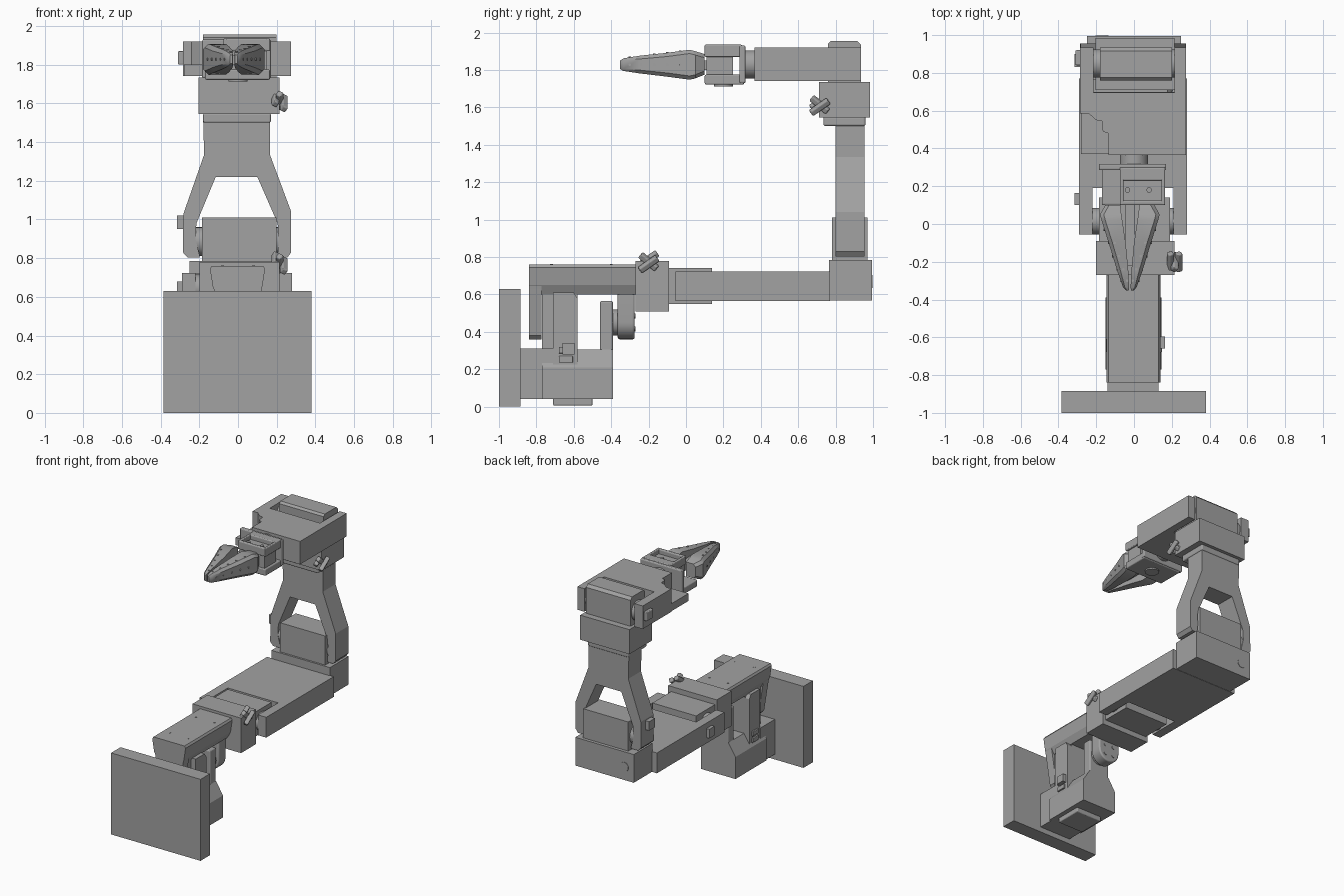
import bpy, bmesh, math
from mathutils import Matrix, Vector

cube = bpy.data.objects.get("Cube")
if cube:
    bpy.data.objects.remove(cube)

grey = bpy.data.materials.new("plain grey")
grey.use_nodes = True
COLOUR = (0.36, 0.36, 0.36, 1)
grey.diffuse_color = COLOUR
grey.node_tree.nodes["Principled BSDF"].inputs["Base Color"].default_value = COLOUR


def finish(name, bm, bevel=0, smooth=False):
    bmesh.ops.recalc_face_normals(bm, faces=bm.faces)
    me = bpy.data.meshes.new(name)
    bm.to_mesh(me)
    bm.free()
    me.materials.append(grey)
    ob = bpy.data.objects.new(name, me)
    bpy.context.collection.objects.link(ob)
    if bevel:
        mod = ob.modifiers.new("bevel", "BEVEL")
        mod.width, mod.segments = bevel, 3
        mod.limit_method = "ANGLE"
    if smooth:
        bpy.ops.object.select_all(action="DESELECT")
        ob.select_set(True)
        bpy.context.view_layer.objects.active = ob
        bpy.ops.object.shade_smooth_by_angle(angle=math.radians(35))
    return ob


def box(name, x0, x1, y0, y1, z0, z1, bevel=0):
    bm = bmesh.new()
    bmesh.ops.create_cube(bm, size=1)
    for v in bm.verts:
        v.co = ((x0 + x1) / 2 + v.co.x * (x1 - x0),
                (y0 + y1) / 2 + v.co.y * (y1 - y0),
                (z0 + z1) / 2 + v.co.z * (z1 - z0))
    return finish(name, bm, bevel)


def prism(name, axis, pts, a, b, bevel=0, smooth=False):
    """Extrude a flat outline along an axis from a to b."""
    place = {"x": lambda p, t: (t, p[0], p[1]),
             "y": lambda p, t: (p[0], t, p[1]),
             "z": lambda p, t: (p[0], p[1], t)}[axis]
    bm = bmesh.new()
    face = bm.faces.new([bm.verts.new(place(p, a)) for p in pts])
    ext = bmesh.ops.extrude_face_region(bm, geom=[face])
    shift = Vector(place((0, 0), b - a))
    bmesh.ops.translate(bm, vec=shift,
                        verts=[g for g in ext["geom"] if isinstance(g, bmesh.types.BMVert)])
    return finish(name, bm, bevel, smooth)


def disc(name, axis, c, r, a, b, n=28):
    pts = [(c[0] + r * math.cos(2 * math.pi * i / n),
            c[1] + r * math.sin(2 * math.pi * i / n)) for i in range(n)]
    return prism(name, axis, pts, a, b, smooth=True)


def wing_screw(name, c):
    """Clamp screw with a pair of crossed wings."""
    bm = bmesh.new()
    for off, ang in ((-0.022, 35), (0.022, 35), (0.0, -40)):
        m = (Matrix.Translation(Vector(c) + Vector((off, 0, -off * 0.6)))
             @ Matrix.Rotation(math.radians(ang), 4, "X")
             @ Matrix.Rotation(math.radians(30), 4, "Y")
             @ Matrix.Diagonal((0.032, 0.115, 0.034, 1)))
        bmesh.ops.create_cube(bm, size=1, matrix=m)
    finish(name, bm, 0.008)


# --- Base plate and lower motor housing
box("base_plate", -0.385, 0.38, -1.0, -0.885, 0, 0.63)
box("base_mount", -0.14, 0.13, -0.885, -0.71, 0.04, 0.31)
prism("base_motor_housing", "y",
      [(-0.15, 0.04), (0.145, 0.04), (0.145, 0.21), (0.085, 0.305), (-0.09, 0.305), (-0.15, 0.21)],
      -0.77, -0.39)
box("base_foot", -0.11, 0.11, -0.71, -0.5, 0.005, 0.05, 0.008)
box("base_motor_body", -0.1, 0.095, -0.77, -0.58, 0.28, 0.61)
for s, side in ((-1, "right"), (1, "left")):
    prism(f"{side}_base_bracket", "x", [(-0.71, 0.2), (-0.58, 0.2), (-0.58, 0.58), (-0.6, 0.61), (-0.71, 0.61)],
          s * 0.09, s * 0.135)
    for z in (0.235, 0.285):
        box(f"{side}_bracket_window", s * 0.135 - 0.012, s * 0.135 + 0.012, -0.68, -0.605, z, z + 0.035, 0.004)
box("base_cable_socket", 0.13, 0.165, -0.66, -0.595, 0.28, 0.34)
box("base_bearing_post", -0.09, 0.085, -0.46, -0.39, 0.28, 0.565, 0.01)
disc("shoulder_horn", "y", (0, 0.45), 0.07, -0.4, -0.35)

# --- Shoulder link
prism("shoulder_link", "y",
      [(-0.105, 0.6), (0.1, 0.6), (0.125, 0.65), (0.14, 0.745), (0.13, 0.76), (-0.135, 0.76), (-0.145, 0.745), (-0.13, 0.65)],
      -0.84, -0.27)
prism("shoulder_back_plate", "y",
      [(-0.145, 0.745), (0.14, 0.745), (0.12, 0.63), (0.08, 0.38), (0.06, 0.36), (-0.06, 0.36), (-0.08, 0.38), (-0.12, 0.63)],
      -0.84, -0.772)
tab = [(0.09 * math.cos(a), 0.45 + 0.09 * math.sin(a))
       for a in (math.pi + math.pi * i / 16 for i in range(17))]
prism("shoulder_front_tab", "y", tab + [(0.09, 0.62), (-0.09, 0.62)], -0.365, -0.275, 0.01, True)
for i in range(4):
    a = math.pi / 4 + i * math.pi / 2
    disc("shoulder_tab_screw", "y", (0.05 * math.cos(a), 0.45 + 0.05 * math.sin(a)), 0.013, -0.28, -0.27, 12)
for x in (-0.08, 0.08):
    for y in (-0.72, -0.4):
        disc("shoulder_screw", "z", (x, y), 0.008, 0.757, 0.762, 10)

# --- Elbow block, its motor and clamp
box("elbow_block", -0.2, 0.215, -0.27, -0.09, 0.51, 0.78)
wing_screw("elbow_wing_screw", (0.215, -0.2, 0.775))
box("elbow_motor", -0.185, 0.19, -0.1, 0.14, 0.55, 0.74)
for x0, x1 in ((-0.225, -0.18), (0.185, 0.215)):
    disc("elbow_horn", "x", (0.015, 0.645), 0.07, x0, x1)

# --- Forearm with forked front end
prism("forearm", "z",
      [(-0.29, -0.055), (-0.22, -0.055), (-0.22, 0.19), (0.21, 0.19), (0.21, -0.055), (0.28, -0.055),
       (0.28, 0.77), (-0.29, 0.77)], 0.565, 0.722)
box("forearm_cable_socket", -0.315, -0.28, 0.1, 0.165, 0.61, 0.68)
box("forearm_end_block", -0.25, 0.25, 0.765, 0.995, 0.567, 0.785)
disc("end_block_port", "y", (-0.17, 0.67), 0.035, 0.99, 0.998)

# --- Upright forked arm and its motor
box("upright_motor", -0.185, 0.2, 0.78, 0.97, 0.78, 1.01)
for x0, x1 in ((-0.225, -0.18), (0.195, 0.215)):
    disc("upright_horn", "x", (0.877, 0.885), 0.075, x0, x1)
prism("upright_fork", "y",
      [(-0.18, 1.51), (-0.175, 1.335), (-0.282, 1.03), (-0.285, 0.83), (-0.26, 0.803), (-0.2, 0.803),
       (-0.2, 0.82), (-0.22, 0.9), (-0.215, 0.98), (-0.115, 1.22), (0.1, 1.22), (0.205, 0.98), (0.21, 0.9),
       (0.205, 0.803), (0.255, 0.803), (0.275, 0.83), (0.275, 1.04), (0.165, 1.335), (0.165, 1.51)],
      0.8, 0.955)
box("upright_cable_socket", -0.315, -0.275, 0.83, 0.9, 0.95, 1.02)

# --- Wrist block
box("wrist_collar", -0.18, 0.17, 0.735, 0.96, 1.5, 1.55, 0.01)
box("wrist_block", -0.205, 0.215, 0.71, 0.985, 1.545, 1.735)
wing_screw("wrist_wing_screw", (0.215, 0.715, 1.615))

# --- Top wrist link, forked towards the back
prism("wrist_link", "z",
      [(-0.135, 0.365), (0.275, 0.365), (0.275, 0.935), (0.215, 0.935), (0.215, 0.695), (-0.215, 0.695),
       (-0.215, 0.935), (-0.285, 0.935), (-0.285, 0.585), (-0.24, 0.585), (-0.2, 0.55), (-0.17, 0.545),
       (-0.165, 0.49), (-0.135, 0.48)], 1.742, 1.92)
box("wrist_link_lower_floor", -0.28, 0.27, 0.37, 0.7, 1.742, 1.8)
prism("wrist_motor", "x",
      [(0.76, 1.735), (0.935, 1.735), (0.935, 1.935), (0.915, 1.955), (0.775, 1.955), (0.76, 1.94)],
      -0.18, 0.2)
for x0, x1 in ((-0.22, -0.175), (0.195, 0.218)):
    disc("wrist_horn", "x", (0.85, 1.83), 0.075, x0, x1)
box("wrist_cable_socket", -0.31, -0.28, 0.84, 0.92, 1.8, 1.87, 0.006)

# --- Gripper mount
disc("gripper_horn", "y", (0.0, 1.83), 0.075, 0.31, 0.37)
box("gripper_back_plate", -0.185, 0.17, 0.285, 0.318, 1.73, 1.93, 0.008)
box("gripper_top_rear_bar", -0.075, 0.165, 0.23, 0.3, 1.87, 1.935, 0.008)
box("gripper_top_front_bar", -0.075, 0.165, 0.1, 0.125, 1.87, 1.935, 0.008)
for x in (-0.075, 0.145):
    box("gripper_top_side_bar", x, x + 0.02, 0.1, 0.3, 1.87, 1.935, 0.006)
box("gripper_lower_flange", -0.17, 0.165, 0.1, 0.31, 1.722, 1.775, 0.008)
box("gripper_motor", -0.065, 0.15, 0.11, 0.25, 1.755, 1.9)
for x in (-0.035, 0.08):
    disc("gripper_motor_screw", "z", (x, 0.18), 0.014, 1.895, 1.908, 12)
disc("gripper_lower_horn", "z", (0.0, 0.2), 0.05, 1.712, 1.73)
box("gripper_slide_rail", -0.045, 0.005, -0.22, 0.12, 1.8, 1.85)


# --- Tapered gripper jaws lofted through chamfered sections
def jaw(name, s):
    bm = bmesh.new()
    prev = None
    # y, inner offset, outer offset, bottom, top
    for y, i, o, z0, z1 in ((-0.352, 0.006, 0.02, 1.805, 1.85), (-0.335, 0.004, 0.036, 1.795, 1.862),
                            (-0.25, 0.008, 0.066, 1.782, 1.876), (-0.1, 0.022, 0.112, 1.764, 1.892),
                            (0.02, 0.04, 0.15, 1.748, 1.908), (0.05, 0.045, 0.158, 1.755, 1.9),
                            (0.1, 0.05, 0.13, 1.775, 1.885)):
        c = min(0.02, (o - i) * 0.3)
        sec = [(i, z0), (o - c, z0), (o, z0 + c), (o, z1 - c), (o - c, z1), (i, z1)]
        ring = [bm.verts.new((-0.022 + s * x, y, z)) for x, z in sec]
        if prev:
            for k in range(6):
                n = (k + 1) % 6
                bm.faces.new((prev[k], prev[n], ring[n], ring[k]))
        else:
            bm.faces.new(ring)
        prev = ring
    bm.faces.new(prev)
    finish(name, bm, 0, True)
    # row of rivets along the outer edge and the top
    for y in (-0.3, -0.24, -0.17, -0.1, -0.03):
        o = 0.15 - (0.02 - y) * 0.33
        x = -0.022 + s * o
        disc(name + "_side_rivet", "x", (y, 1.828), 0.007, x - 0.006, x + 0.006, 10)
        top = 1.908 - (0.02 - y) * 0.125
        disc(name + "_top_rivet", "z", (-0.022 + s * (o - 0.03), y), 0.007, top - 0.01, top + 0.003, 10)


jaw("right_jaw", -1)
jaw("left_jaw", 1)
